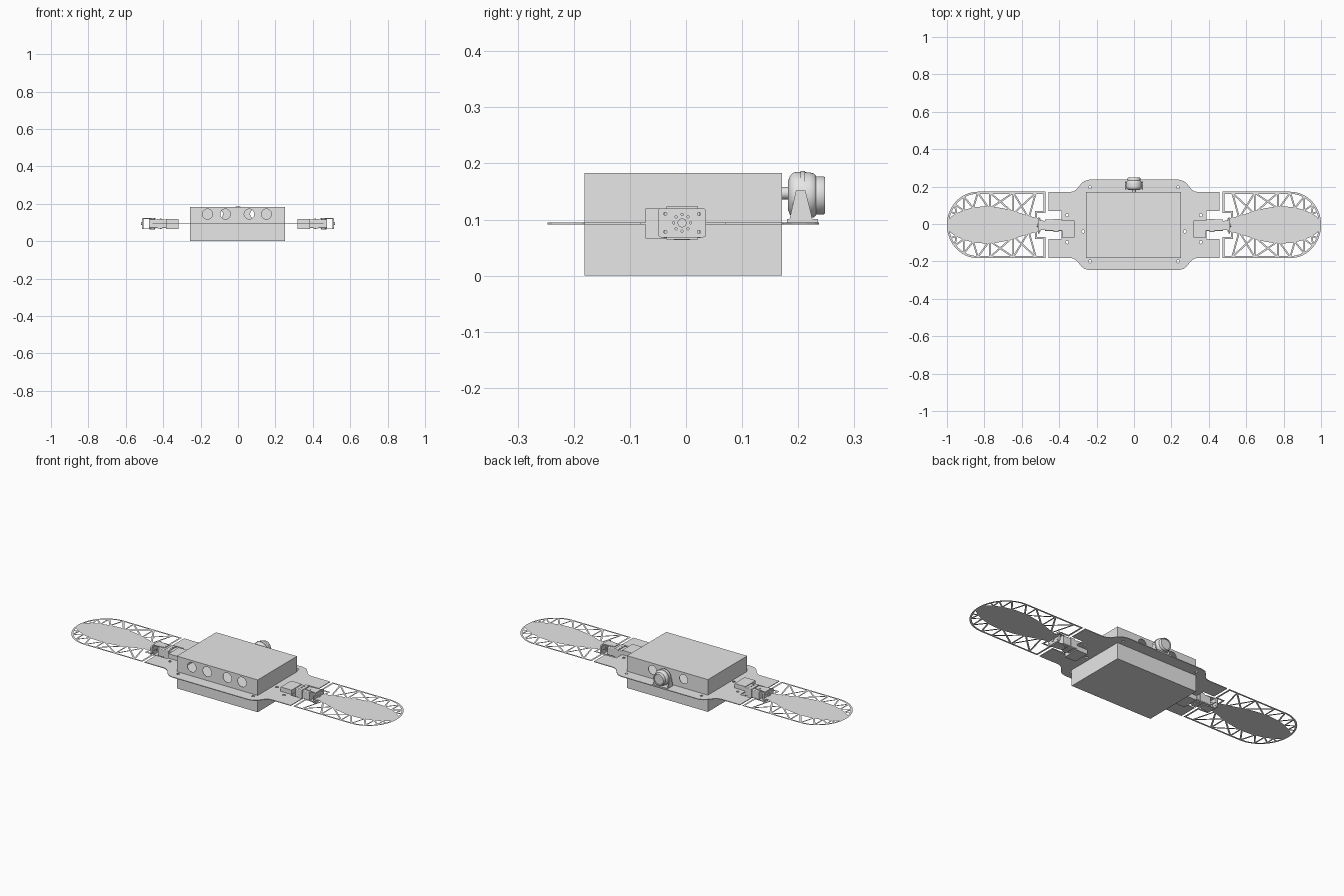
import bpy, bmesh, math
from mathutils import Vector, Matrix

old = bpy.data.objects.get("Cube")
if old:
    bpy.data.objects.remove(old, do_unlink=True)

GREY = (0.8, 0.8, 0.8, 1)
mat = bpy.data.materials.new("light_grey")
mat.use_nodes = True
mat.diffuse_color = GREY
mat.node_tree.nodes["Principled BSDF"].inputs["Base Color"].default_value = GREY

YC = -0.005      # centre line of the airframe
ZP = 0.093       # mid height of the plate and wings
SY = -0.007      # servo centre line


def finish(name, bm, smooth=False):
    me = bpy.data.meshes.new(name)
    bm.to_mesh(me)
    bm.free()
    me.materials.append(mat)
    ob = bpy.data.objects.new(name, me)
    bpy.context.collection.objects.link(ob)
    if smooth:
        bpy.ops.object.select_all(action='DESELECT')
        ob.select_set(True)
        bpy.context.view_layer.objects.active = ob
        bpy.ops.object.shade_smooth_by_angle(angle=math.radians(35))
    return ob


def box(name, x, y, z, bevel=0):
    """Box from (min, max) ranges, optionally with rounded corners along x."""
    bm = bmesh.new()
    bmesh.ops.create_cube(bm, size=1)
    for v in bm.verts:
        v.co = [(a + b) / 2 + c * abs(b - a) for (a, b), c in zip((x, y, z), v.co)]
    if bevel:
        edges = [e for e in bm.edges if abs(e.verts[0].co.x - e.verts[1].co.x) > 1e-5]
        bmesh.ops.bevel(bm, geom=edges, offset=bevel, segments=3, affect='EDGES', profile=0.5)
    return finish(name, bm)


def rod(name, centre, axis, r, depth, sides=24, link=True):
    bm = bmesh.new()
    rot = Vector((0, 0, 1)).rotation_difference(Vector(axis)).to_matrix().to_4x4()
    bmesh.ops.create_cone(bm, cap_ends=True, segments=sides, radius1=r, radius2=r,
                          depth=depth, matrix=Matrix.Translation(centre) @ rot)
    return finish(name, bm, link)


def drill(ob, holes, axis, depth, sides=20):
    """Cut round holes given as (centre, radius)."""
    bm = bmesh.new()
    rot = Vector((0, 0, 1)).rotation_difference(Vector(axis)).to_matrix().to_4x4()
    for c, r in holes:
        bmesh.ops.create_cone(bm, cap_ends=True, segments=sides, radius1=r, radius2=r,
                              depth=depth, matrix=Matrix.Translation(c) @ rot)
    cutter = finish("hole_cutter", bm)
    cutter.hide_render = True
    mod = ob.modifiers.new("holes", 'BOOLEAN')
    mod.operation, mod.solver, mod.object = 'DIFFERENCE', 'EXACT', cutter
    bpy.context.view_layer.update()
    me = bpy.data.meshes.new_from_object(ob.evaluated_get(bpy.context.evaluated_depsgraph_get()))
    ob.modifiers.clear()
    ob.data = me
    bpy.data.objects.remove(cutter, do_unlink=True)


# Hollow equipment case with round ports front and back
case = box("equipment_case", (-0.257, 0.25), (-0.181, 0.171), (0, 0.183))
shell = case.modifiers.new("wall", 'SOLIDIFY')
shell.thickness, shell.offset = 0.004, -1
ports = [((x, -0.181, 0.145), 0.027) for x in (-0.163, -0.067, 0.06, 0.152)]
ports += [((x, 0.171, 0.145), 0.025) for x in (-0.105, 0.09)]
drill(case, ports, (0, 1, 0), 0.03, 32)

# Centre plate with shoulders, servo notches and bolt holes
quarter = [(0.388, 0.075), (0.458, 0.075), (0.458, 0.176), (0.34, 0.176), (0.322, 0.18),
           (0.305, 0.193), (0.283, 0.22), (0.268, 0.234), (0.24, 0.242)]
right = quarter + [(x, -y) for x, y in reversed(quarter)]
right = right[:len(quarter)]
outline = (right + [(-x, y) for x, y in reversed(right)]
           + [(-x, -y) for x, y in right] + [(x, -y) for x, y in reversed(right)])
bm = bmesh.new()
base = bm.faces.new([bm.verts.new((x, y + YC, ZP - 0.002)) for x, y in outline])
ext = bmesh.ops.extrude_face_region(bm, geom=[base])
for v in ext["geom"]:
    if isinstance(v, bmesh.types.BMVert):
        v.co.z += 0.004
bmesh.ops.recalc_face_normals(bm, faces=bm.faces)
plate = finish("centre_plate", bm)
bolts = [(0.235, 0.197), (0.235, -0.2), (0.357, 0.047), (0.357, -0.098), (0.272, -0.04)]
drill(plate, [((s * x, y, ZP), 0.008) for s in (1, -1) for x, y in bolts], (0, 0, 1), 0.03, 16)


# Flat wings: solid leaf inside an open truss frame
def ribbon(bm, pts, width):
    """Flat strip of constant width along a path with mitred joints."""
    pts = [Vector(p) for p in pts]
    rows = []
    for i, p in enumerate(pts):
        a = (p - pts[i - 1]).normalized() if i else None
        b = (pts[i + 1] - p).normalized() if i + 1 < len(pts) else None
        a, b = a or b, b or a
        n1, n2 = Vector((-a.y, a.x)), Vector((-b.y, b.x))
        n = (n1 + n2) / (1 + n1.dot(n2)) * width / 2
        rows.append([bm.verts.new((*q, 0)) for q in (p + n, p - n)])
    for (a, b), (c, d) in zip(rows, rows[1:]):
        bm.faces.new((a, b, d, c))


LEAF = [(0.5, 0.034), (0.54, 0.042), (0.6, 0.06), (0.65, 0.077), (0.7, 0.089), (0.75, 0.097),
        (0.8, 0.099), (0.85, 0.095), (0.9, 0.083), (0.95, 0.062), (0.98, 0.042), (0.995, 0.018)]


def leaf_y(x):
    for (x0, y0), (x1, y1) in zip(LEAF, LEAF[1:]):
        if x0 <= x <= x1:
            return y0 + (y1 - y0) * (x - x0) / (x1 - x0) - 0.003


def rim(deg):
    """Point on the rounded wing end; 90 degrees is where it turns straight."""
    a = math.radians(deg)
    return (0.835 + 0.16 * math.cos(a), 0.172 * math.sin(a))


TOP = 0.172
struts = [((0.77, TOP), 0.77), ((0.77, TOP), 0.66), ((0.645, TOP), 0.645),
          ((0.645, TOP), 0.76), ((0.525, TOP), 0.635), ((0.645, TOP), 0.57),
          ((0.525, TOP), 0.56), (rim(90), 0.78), (rim(90), 0.86), (rim(62), 0.86),
          (rim(62), 0.91), (rim(40), 0.91), (rim(40), 0.95), (rim(24), 0.95)]


def wing(name, s):
    bm = bmesh.new()
    bm.faces.new([bm.verts.new((x, y, 0)) for x, y in LEAF]
                 + [bm.verts.new((x, -y, 0)) for x, y in reversed(LEAF)])
    frame = [(0.523, 0.035), (0.523, 0.07), (0.478, 0.07), (0.478, TOP)]
    frame += [rim(d) for d in range(90, -1, -6)]
    for m in (1, -1):
        ribbon(bm, [(x, m * y) for x, y in frame], 0.011)
        for (x, y), lx in struts:
            ribbon(bm, [(x, m * y), (lx, m * leaf_y(lx))], 0.009)
    for v in bm.verts:
        v.co = (s * v.co.x, v.co.y + YC, ZP)
    bm.normal_update()
    bmesh.ops.reverse_faces(bm, faces=[f for f in bm.faces if f.normal.z < 0])
    finish(name, bm)


# Servo with U bracket and hub, one for each wing
def servo(side, s):
    def part(name, x, y, z, bevel=0):
        xs = sorted((s * x[0], s * x[1]))
        return box(f"{side}_{name}", xs, (SY + y[0], SY + y[1]), z, bevel)

    part("servo_mount", (0.318, 0.386), (-0.065, 0.027), (0.066, 0.12))
    part("servo_body", (0.386, 0.475), (-0.031, 0.031), (0.071, 0.116), 0.004)
    part("servo_collar", (0.405, 0.43), (-0.035, 0.035), (0.067, 0.12), 0.004)
    end = part("bracket_end", (0.505, 0.513), (-0.043, 0.043), (0.068, 0.12), 0.006)
    cz = 0.094
    holes = [((s * 0.509, SY + a * 0.03, cz + b * 0.016), 0.003) for a in (1, -1) for b in (1, -1)]
    for i in range(8):
        t = math.tau * i / 8
        holes.append(((s * 0.509, SY + 0.015 * math.cos(t), cz + 0.015 * math.sin(t)), 0.002))
    drill(end, holes, (1, 0, 0), 0.04, 10)
    rod(f"{side}_hub", (s * 0.511, SY, cz), (1, 0, 0), 0.008, 0.014)
    for label, z, d in (("upper", 0.121, 1), ("lower", 0.066, -1)):
        arm = part(f"{label}_bracket_arm", (0.44, 0.51), (-0.028, 0.028), (z - 0.002, z + 0.002))
        for v in arm.data.vertices:       # arms narrow towards the pivot
            if abs(v.co.x) < 0.45:
                v.co.y = SY + (v.co.y - SY) * 0.65
        rod(f"{side}_{label}_pivot", (s * 0.458, SY, z - d * 0.002), (0, 0, 1), 0.014, 0.009)
        for y in (-0.012, 0.012):
            rod(f"{side}_{label}_screw", (s * 0.412, SY + y, z - d * 0.001), (0, 0, 1), 0.004, 0.004, 12)


for side, s in (("left", 1), ("right", -1)):
    wing(f"{side}_wing", s)
    servo(side, s)


# Rear lamp: turned body on a forked foot
def lathe(name, profile, z, sides=40):
    """Spin (y, radius) pairs around an axis along y."""
    bm = bmesh.new()
    vs = [bm.verts.new((0, y, z + r)) for y, r in profile]
    es = [bm.edges.new(p) for p in zip(vs, vs[1:])]
    bmesh.ops.spin(bm, geom=vs + es, cent=(0, 0, z), axis=(0, 1, 0), angle=math.tau, steps=sides)
    bmesh.ops.remove_doubles(bm, verts=bm.verts, dist=1e-5)
    bmesh.ops.recalc_face_normals(bm, faces=bm.faces)
    finish(name, bm, True)


LZ = 0.143
lathe("lamp_body", [(0.182, 0), (0.182, 0.026), (0.185, 0.034), (0.19, 0.04), (0.197, 0.042),
                    (0.22, 0.041), (0.228, 0.039), (0.231, 0.036), (0.232, 0.034), (0.245, 0.034),
                    (0.248, 0.032), (0.248, 0.028), (0.244, 0.027), (0.244, 0)], LZ)
lathe("lamp_band", [(0.204, 0.04), (0.204, 0.0435), (0.212, 0.0435), (0.212, 0.04)], LZ)
rod("lamp_cable_gland", (0, 0.176, LZ + 0.004), (0, 1, 0), 0.011, 0.016)
box("lamp_foot", (-0.044, 0.044), (0.18, 0.235), (0.095, 0.101))
for s in (1, -1):
    arm = box("lamp_arm", sorted((s * 0.042, s * 0.046)), (0.184, 0.226), (0.098, 0.152))
    for v in arm.data.vertices:
        if v.co.z > 0.12:
            v.co.y = 0.204 + (v.co.y - 0.204) * 0.4
    rod("lamp_pivot", (s * 0.044, 0.204, 0.145), (1, 0, 0), 0.006, 0.007, 16)
